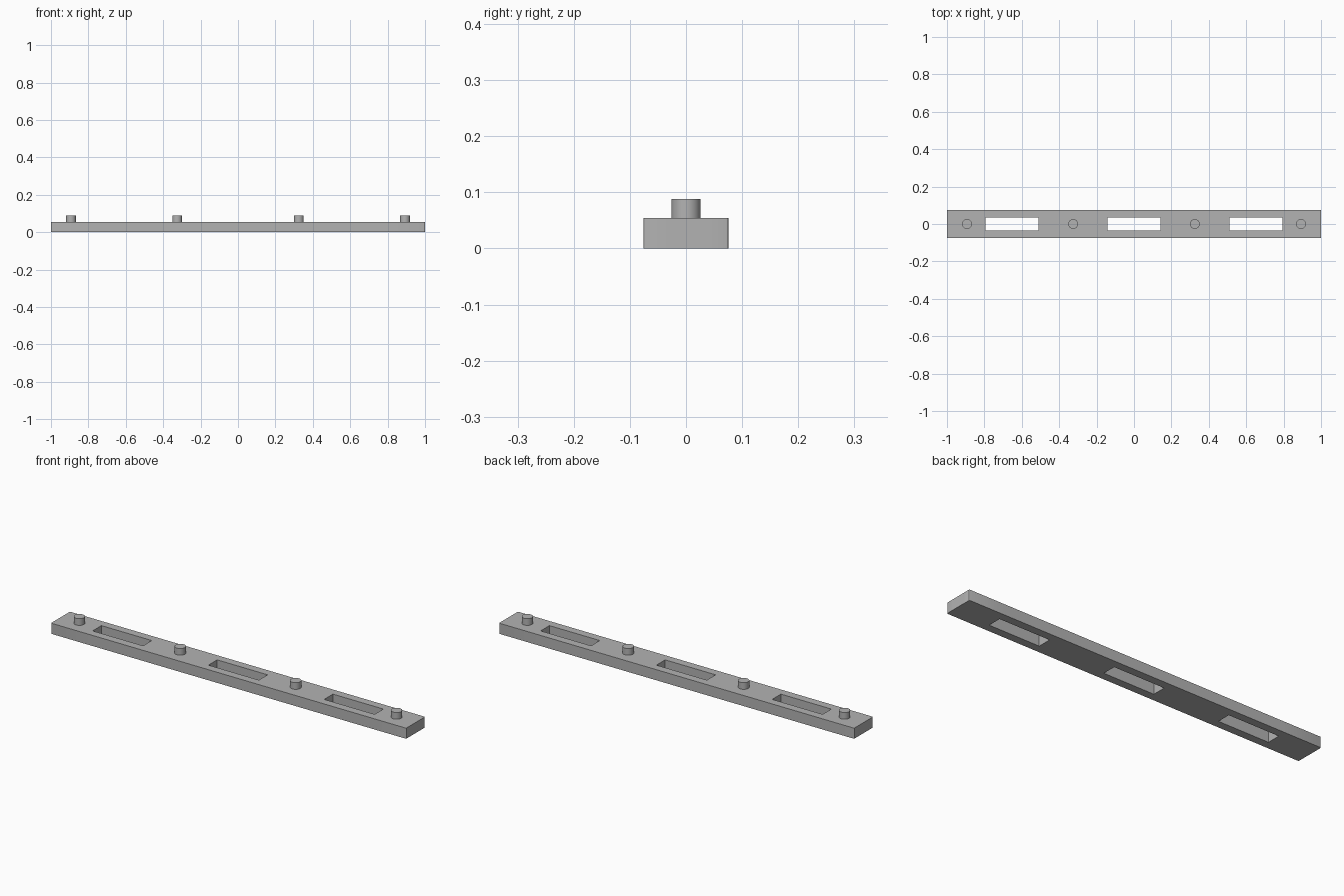
import bpy, bmesh

if "Cube" in bpy.data.objects:
    bpy.data.objects.remove(bpy.data.objects["Cube"])

LENGTH, WIDTH, HEIGHT = 2.0, 0.152, 0.054
SLOT_CENTRES = (-0.652, 0.0, 0.652)
SLOT_HALF_LENGTH, SLOT_HALF_WIDTH = 0.142, 0.035
PEG_RADIUS, PEG_TOP = 0.026, 0.088

grey = bpy.data.materials.new("mid grey")
grey.use_nodes = True
colour = (0.45, 0.45, 0.45, 1)
grey.diffuse_color = colour
grey.node_tree.nodes["Principled BSDF"].inputs["Base Color"].default_value = colour

# Slotted bar: a strip of cells with the slot cells left out, then extruded
xs = [-LENGTH / 2]
for c in SLOT_CENTRES:
    xs += [c - SLOT_HALF_LENGTH, c + SLOT_HALF_LENGTH]
xs.append(LENGTH / 2)
ys = [-WIDTH / 2, -SLOT_HALF_WIDTH, SLOT_HALF_WIDTH, WIDTH / 2]

bm = bmesh.new()
grid = [[bm.verts.new((x, y, 0)) for y in ys] for x in xs]
for i in range(len(xs) - 1):
    for j in range(len(ys) - 1):
        if j == 1 and i % 2 == 1:
            continue
        bm.faces.new((grid[i][j], grid[i + 1][j], grid[i + 1][j + 1], grid[i][j + 1]))
top = bmesh.ops.extrude_face_region(bm, geom=bm.faces[:], use_keep_orig=True)
for v in top["geom"]:
    if isinstance(v, bmesh.types.BMVert):
        v.co.z = HEIGHT
bmesh.ops.recalc_face_normals(bm, faces=bm.faces[:])

# Slightly rounded outer upright corners
corners = [e for e in bm.edges
           if all(abs(v.co.x) > 0.99 and abs(v.co.y) > WIDTH * 0.49 for v in e.verts)]
bmesh.ops.bevel(bm, geom=corners, offset=0.005, segments=3, profile=0.5, affect='EDGES')
mesh = bpy.data.meshes.new("slotted_bar")
bm.to_mesh(mesh)
bm.free()
bar = bpy.data.objects.new("slotted_bar", mesh)
bpy.context.collection.objects.link(bar)
bar.data.materials.append(grey)


def smooth(obj):
    bpy.ops.object.select_all(action='DESELECT')
    obj.select_set(True)
    bpy.context.view_layer.objects.active = obj
    bpy.ops.object.shade_smooth_by_angle()


smooth(bar)

# Round locating pegs, mirrored about the middle
for side, sign in (("right", -1), ("left", 1)):
    for place, x in (("inner", 0.325), ("outer", 0.893)):
        base = HEIGHT - 0.01
        bpy.ops.mesh.primitive_cylinder_add(
            vertices=48, radius=PEG_RADIUS, depth=PEG_TOP - base,
            location=(sign * x, 0, (PEG_TOP + base) / 2))
        peg = bpy.context.object
        peg.name = f"{side}_{place}_peg"
        peg.data.materials.append(grey)
        smooth(peg)
